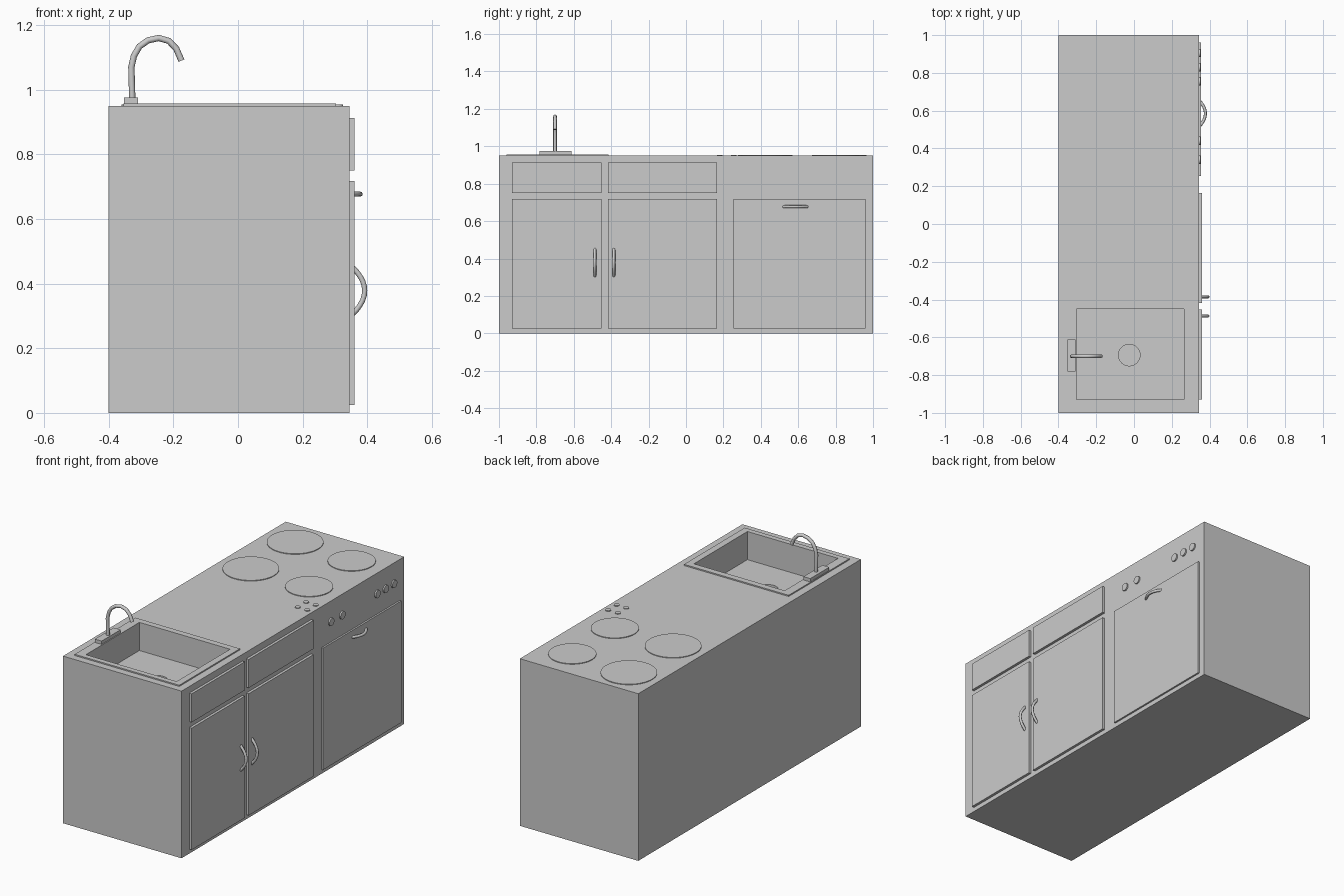
import bpy, math

if "Cube" in bpy.data.objects:
    bpy.data.objects.remove(bpy.data.objects["Cube"])


def box(name, x0, x1, y0, y1, z0, z1):
    bpy.ops.mesh.primitive_cube_add(size=1, location=((x0 + x1) / 2, (y0 + y1) / 2, (z0 + z1) / 2))
    o = bpy.context.object
    o.name = name
    o.scale = (x1 - x0, y1 - y0, z1 - z0)
    bpy.ops.object.transform_apply(location=False, rotation=False, scale=True)
    return o


def disc(name, loc, r, depth, sides=32, rot=(0, 0, 0)):
    bpy.ops.mesh.primitive_cylinder_add(vertices=sides, radius=r, depth=depth, location=loc, rotation=rot)
    o = bpy.context.object
    o.name = name
    bpy.ops.object.shade_smooth_by_angle(angle=math.radians(30))
    return o


def tube(name, pts, r):
    c = bpy.data.curves.new(name, 'CURVE')
    c.dimensions = '3D'
    c.bevel_depth = r
    c.bevel_resolution = 2
    c.use_fill_caps = True
    s = c.splines.new('POLY')
    s.points.add(len(pts) - 1)
    for p, co in zip(s.points, pts):
        p.co = (*co, 1)
    o = bpy.data.objects.new(name, c)
    bpy.context.collection.objects.link(o)
    bpy.ops.object.select_all(action='DESELECT')
    o.select_set(True)
    bpy.context.view_layer.objects.active = o
    bpy.ops.object.convert(target='MESH')
    return bpy.context.object


def cut(o, cutter):
    m = o.modifiers.new("cut", 'BOOLEAN')
    m.operation = 'DIFFERENCE'
    m.solver = 'EXACT'
    m.object = cutter
    bpy.context.view_layer.objects.active = o
    bpy.ops.object.modifier_apply(modifier=m.name)


FRONT = 0.345
TOP = 0.95

# cabinet block and raised sink rim, with the basin and drain cut out
body = box("cabinet_body", -0.40, FRONT, -1, 1, 0, TOP)
rim = box("sink_rim", -0.355, 0.303, -0.96, -0.415, TOP, 0.957)
basin = box("basin_cutter", -0.305, 0.265, -0.93, -0.45, 0.797, 1.1)
drain = disc("drain_cutter", (-0.025, -0.694, 0.82), 0.057, 0.09)
for o in (body, rim):
    cut(o, basin)
cut(body, drain)
for c in (basin, drain):
    bpy.data.objects.remove(c, do_unlink=True)

# doors and drawer fronts
for side, y0, y1 in (("left", -0.93, -0.453), ("right", -0.418, 0.165)):
    box(side + "_door", FRONT, 0.36, y0, y1, 0.025, 0.717)
    box(side + "_drawer", FRONT, 0.36, y0, y1, 0.75, 0.912)
box("oven_door", FRONT, 0.355, 0.255, 0.96, 0.025, 0.717)

# bowed handles
steps = [i / 5 - 1 for i in range(11)]
for side, y in (("left", -0.487), ("right", -0.386)):
    tube(side + "_door_handle", [(0.355 + 0.037 * (1 - s * s), y, 0.378 + 0.072 * s) for s in steps], 0.008)
tube("oven_handle", [(0.35 + 0.028 * (1 - s * s), 0.585 + 0.064 * s, 0.677) for s in steps], 0.008)

# oven knobs
for i, y in enumerate((0.34, 0.44, 0.755, 0.83, 0.905)):
    disc(f"oven_knob_{i + 1}", (FRONT + 0.003, y, 0.833), 0.022, 0.01, 24, (0, math.pi / 2, 0))

# hob plates and touch buttons
for i, (x, y, r) in enumerate(((-0.215, 0.82, 0.146), (-0.215, 0.423, 0.146),
                               (0.155, 0.80, 0.124), (0.155, 0.418, 0.124))):
    disc(f"hob_plate_{i + 1}", (x, y, TOP + 0.001), r, 0.006, 48)
for i, (x, y) in enumerate(((0.25, 0.18), (0.25, 0.255), (0.31, 0.18), (0.31, 0.255))):
    disc(f"hob_button_{i + 1}", (x, y, TOP + 0.001), 0.015, 0.006, 16)

# tap
box("tap_base", -0.353, -0.31, -0.782, -0.612, 0.957, 0.976)
path = [(-0.327, 0.965), (-0.33, 1.07), (-0.322, 1.105), (-0.305, 1.134), (-0.278, 1.153),
        (-0.245, 1.16), (-0.214, 1.151), (-0.191, 1.127), (-0.175, 1.09)]
tube("tap_spout", [(x, -0.70, z) for x, z in path], 0.0098)
